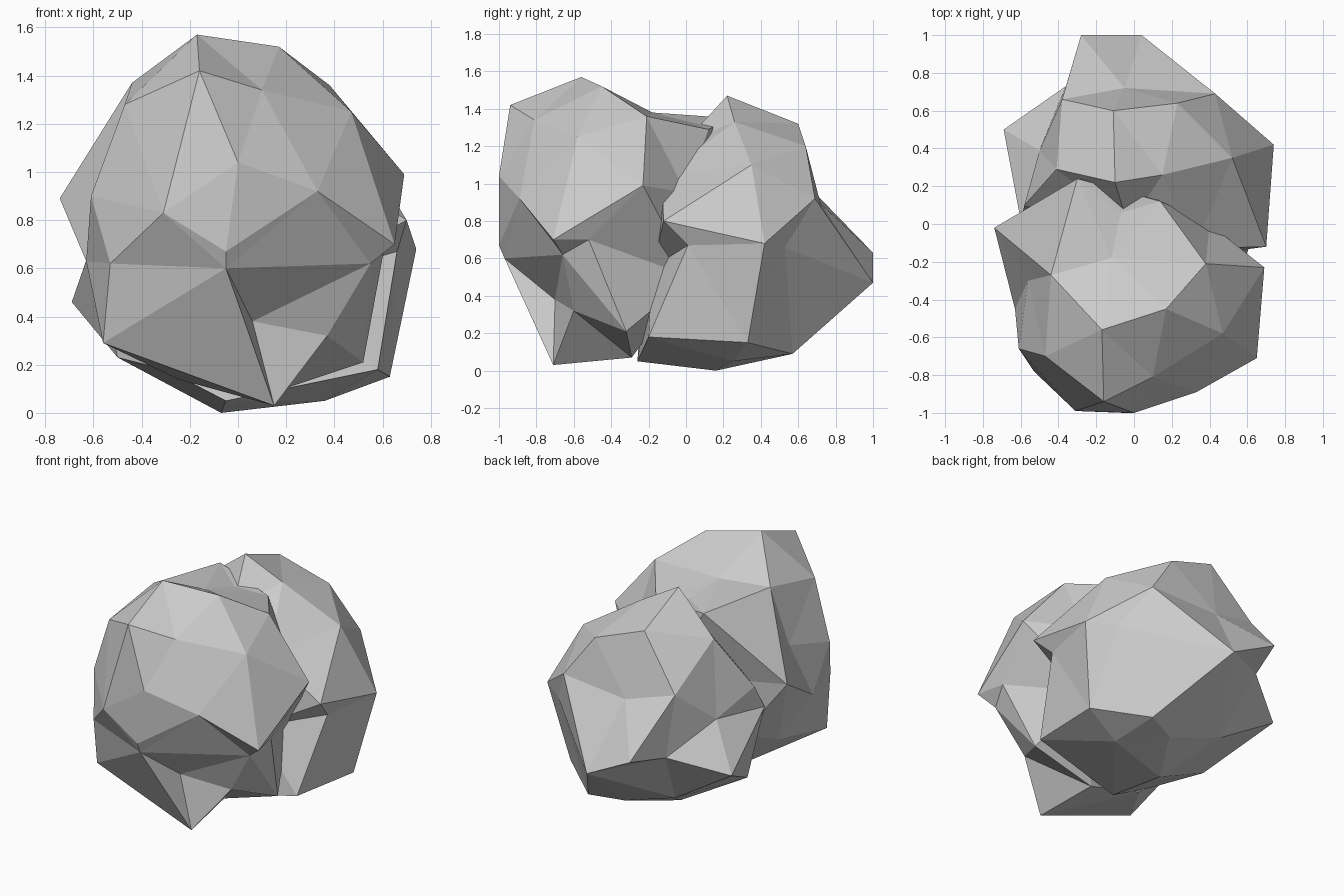
import bpy, bmesh
from mathutils import Vector


def rock(name, centre, points, flips=()):
    """Faceted boulder: skin the corner directions on a sphere, then pull
    every corner out to its true place so dents and spurs survive.
    flips lists corner pairs whose shared edge turns to the other diagonal."""
    c = Vector(centre)
    bm = bmesh.new()
    vs = [bm.verts.new((Vector(p) - c).normalized()) for p in points]
    bmesh.ops.convex_hull(bm, input=vs)
    for a, b in flips:
        e = bm.edges.get((vs[a], vs[b]))
        if e:
            bmesh.utils.edge_rotate(e, False)
    for v, p in zip(vs, points):
        v.co = p
    bmesh.ops.recalc_face_normals(bm, faces=bm.faces[:])
    me = bpy.data.meshes.new(name)
    bm.to_mesh(me)
    bm.free()
    ob = bpy.data.objects.new(name, me)
    bpy.context.collection.objects.link(ob)
    return ob


# Front boulder: crown, face, waist, pointed foot, underside, buried back
rock("front_boulder", (0, -.4, .8), [
    (-.16, -.94, 1.42), (-.17, -.56, 1.57), (.17, -.45, 1.52), (.10, -.81, 1.34),
    (.47, -.58, 1.25), (.38, -.21, 1.36), (-.47, -.70, 1.28), (-.44, -.27, 1.37),
    (-.12, -.18, 1.38), (-.30, .24, 1.35), (.14, .12, 1.29), (-.07, .06, 1.32),
    (0, -1, 1.04), (.33, -.89, .92), (.69, -.23, .99), (-.31, -.99, .83),
    (-.61, -.66, .90), (-.56, -.30, 1.0), (-.74, -.02, .89), (-.63, -.45, .63),
    (-.05, -1, .67), (-.05, -.97, .60), (.65, -.71, .70), (.55, -.66, .62),
    (.61, -.52, .70), (-.53, -.78, .62), (.06, -.70, .38), (.37, -.60, .32),
    (.52, -.32, .21), (-.56, -.70, .29), (.15, -.71, .03), (.10, -.29, .07),
    (-.50, -.27, .36), (-.25, -.25, .14), (-.45, .05, .50), (.40, 0, .95),
    (.35, .03, .50), (0, .20, .85),
], flips=[(29, 26), (4, 24)])

# Back boulder: crown, waist, rear ridge, base, buried front
rock("back_boulder", (0, .35, .7), [
    (-.10, .22, 1.47), (.15, .26, 1.33), (-.11, .60, 1.32), (.23, .64, 1.20),
    (-.41, .29, 1.23), (-.38, .66, .98), (.52, .35, 1.10), (.32, -.13, 1.04),
    (.70, -.12, .80), (.74, .42, .68), (.43, .69, .92), (.58, .53, .66),
    (.66, .01, .67), (-.05, .72, .89), (-.36, .73, .58), (-.69, .50, .46),
    (-.50, .39, .75), (-.58, .10, .88), (-.60, .02, .72), (-.28, 1, .63),
    (.04, 1, .47), (.63, .33, .15), (.58, -.20, .18), (.36, .25, .05),
    (.33, .57, .09), (.12, .48, .07), (-.07, .16, 0), (-.05, -.26, .05),
    (-.50, .06, .23), (-.27, .50, .20), (-.03, -.01, 1.22), (-.35, -.10, .65),
    (.25, -.18, .55), (-.30, -.25, .18),
])
